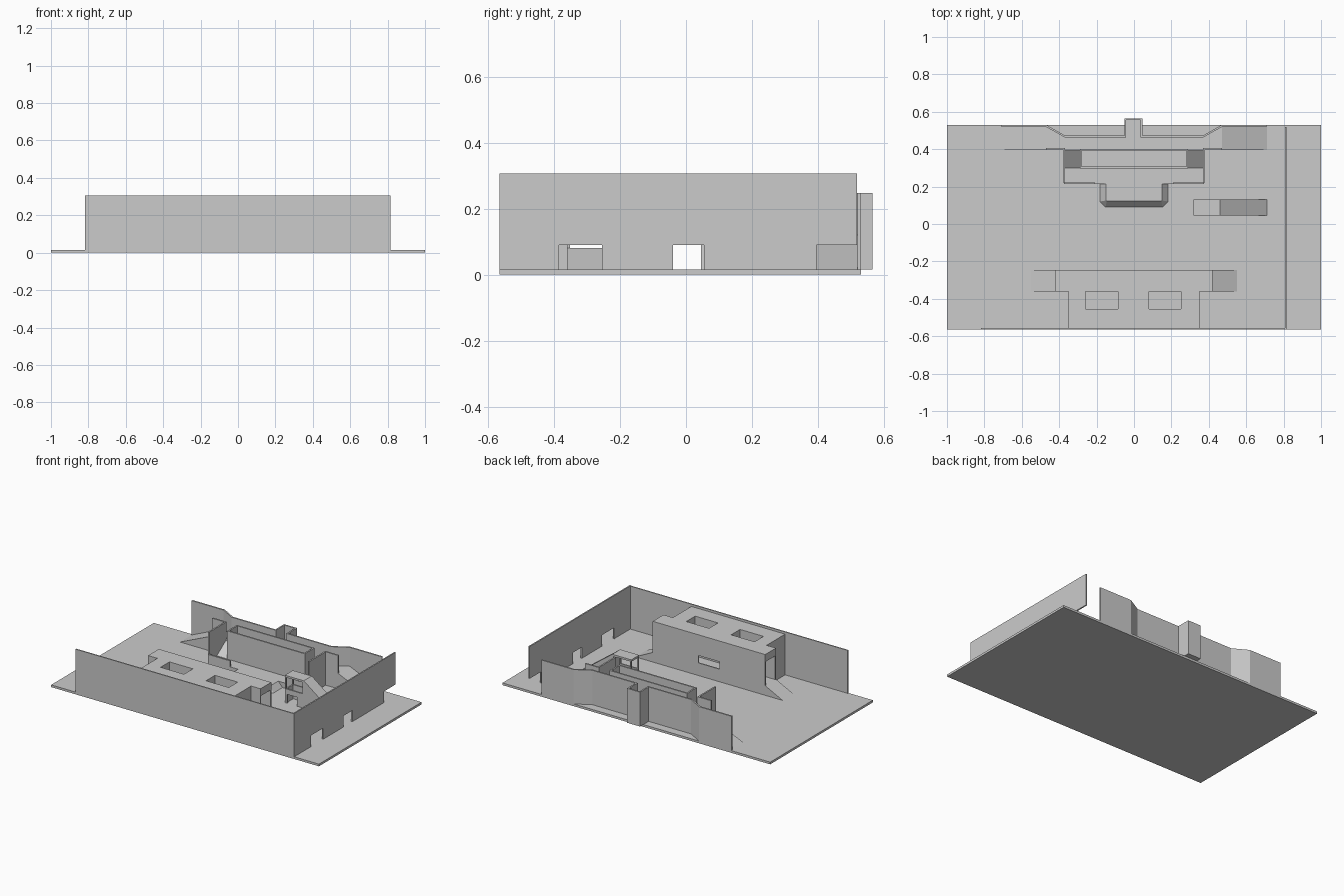
import bpy, bmesh

if "Cube" in bpy.data.objects:
    bpy.data.objects.remove(bpy.data.objects["Cube"])

G = 0.015   # top of the ground slab
T = 0.01    # thin wall thickness


def loft(name, ring0, ring1):
    """Closed solid between two matching rings of 3D points."""
    bm = bmesh.new()
    a = [bm.verts.new(p) for p in ring0]
    b = [bm.verts.new(p) for p in ring1]
    n = len(a)
    bm.faces.new(a[::-1])
    bm.faces.new(b)
    for i in range(n):
        j = (i + 1) % n
        bm.faces.new((a[i], a[j], b[j], b[i]))
    bmesh.ops.recalc_face_normals(bm, faces=bm.faces)
    me = bpy.data.meshes.new(name)
    bm.to_mesh(me)
    bm.free()
    ob = bpy.data.objects.new(name, me)
    bpy.context.collection.objects.link(ob)
    return ob


def prism(name, profile, axis, lo, hi):
    """Extrude a 2D profile along one axis (the two numbers are the other axes in order)."""
    def put(p, t):
        q = list(p)
        q.insert("xyz".index(axis), t)
        return q
    return loft(name, [put(p, lo) for p in profile], [put(p, hi) for p in profile])


def box(name, x0, x1, y0, y1, z0, z1):
    return prism(name, [(x0, y0), (x1, y0), (x1, y1), (x0, y1)], "z", z0, z1)


def wall(name, path, z0, z1, closed=False):
    """Thin upright wall along a plan path."""
    n = len(path)
    verts = [(x, y, z) for z in (z0, z1) for x, y in path]
    faces = [(i, (i + 1) % n, (i + 1) % n + n, i + n) for i in range(n if closed else n - 1)]
    me = bpy.data.meshes.new(name)
    me.from_pydata(verts, [], faces)
    ob = bpy.data.objects.new(name, me)
    bpy.context.collection.objects.link(ob)
    mod = ob.modifiers.new("thickness", "SOLIDIFY")
    mod.thickness, mod.offset, mod.use_even_offset = T, 0, True
    return ob


def cut(ob, cutters):
    for c in cutters:
        c.hide_render = True
        mod = ob.modifiers.new("cut", "BOOLEAN")
        mod.operation, mod.object, mod.solver = "DIFFERENCE", c, "EXACT"
        bpy.context.view_layer.objects.active = ob
        bpy.ops.object.modifier_apply(modifier=mod.name)
        bpy.data.objects.remove(c)


# ground and the two tall boundary walls
box("ground_slab", -1, 1, -0.565, 0.53, 0, G)
box("front_wall", -0.818, 0.815, -0.565, -0.557, G, 0.305)
doors = [(-0.565, G)]
for y0, y1 in ((-0.385, -0.255), (-0.04, 0.055)):
    doors += [(y0, G), (y0, 0.09), (y1, 0.09), (y1, G)]
doors += [(0.395, G), (0.395, 0.09), (0.518, 0.09), (0.518, 0.307), (-0.565, 0.307)]
prism("right_wall", doors, "x", 0.806, 0.815)

# front building: T-shaped block with corridor, roof pits and a window
half = [(0.35, -0.558), (0.35, -0.36), (0.42, -0.36), (0.42, -0.245)]
block = prism("front_building", half + [(-x, y) for x, y in half[::-1]], "z", G, 0.29)
cut(block, [
    box("corridor_cutter", -0.5, 0.5, -0.352, -0.253, 0.08, 0.24),
    box("window_cutter", -0.08, 0.08, -0.27, -0.2, 0.10, 0.15),
    box("left_pit_cutter", -0.26, -0.085, -0.455, -0.36, 0.08, 0.4),
    box("right_pit_cutter", 0.08, 0.25, -0.455, -0.36, 0.08, 0.4),
])

# back wall with central niche, and the raised terrace that follows it
back = [(-0.71, 0.525), (-0.47, 0.525), (-0.37, 0.468), (-0.047, 0.468), (-0.047, 0.56),
        (0.041, 0.56), (0.041, 0.468), (0.37, 0.468), (0.47, 0.525), (0.71, 0.525)]
wall("back_wall", back, G, 0.247)
prism("back_terrace", [(-0.47, 0.395)] + back[1:-1] + [(0.47, 0.395)], "z", G, 0.12)

# parts mirrored left and right
for side, s in (("left", -1), ("right", 1)):
    prism(side + "_corridor_ramp", [(s * 0.42, G), (s * 0.55, G), (s * 0.42, 0.08)],
          "y", -0.36, -0.245)
    prism(side + "_terrace_ramp", [(s * 0.47, G), (s * 0.71, G), (s * 0.47, 0.12)],
          "y", 0.395, 0.525)
    prism(side + "_inner_ramp", [(0.3, 0.05), (0.4, 0.05), (0.4, 0.12)],
          "x", *sorted((s * 0.285, s * 0.37)))
    wall(side + "_wing_wall", [(s * 0.47, 0.4), (s * 0.373, 0.4), (s * 0.373, 0.22)], G, 0.24)
    wall(side + "_parapet", [(s * 0.373, 0.22), (s * 0.21, 0.22)], G, 0.09)

# low central platform, hollow bunker, and front step with sloped sides
box("central_platform", -0.37, 0.37, 0.215, 0.396, G, 0.05)
wall("central_bunker", [(-0.285, 0.303), (0.285, 0.303), (0.285, 0.397), (-0.285, 0.397)],
     G, 0.24, closed=True)


def step_ring(w, y, c, z):
    h = [(w, 0.215, z), (w, y + c, z), (w - c, y, z)]
    return h + [(-x, b, d) for x, b, d in h[::-1]]


loft("front_step", step_ring(0.182, 0.09, 0.03, G), step_ring(0.15, 0.122, 0.004, 0.05))

# lookout tower with deck, posts, low sides and a long ramp
X0, X1, Y0, Y1 = 0.318, 0.46, 0.045, 0.13
box("lookout_deck", X0, X1, Y0, Y1, 0.187, 0.2)
for x in (X0, X1 - T):
    for y in (Y0, Y1 - T):
        box("lookout_post", x, x + T, y, y + T, G, 0.19)
box("lookout_left_side", X0, X0 + T, Y0, Y1, G, 0.11)
box("lookout_back_side", X0, X1, Y1 - T, Y1, G, 0.11)
prism("lookout_front_side", [(X0, G), (0.335, G), (0.335, 0.075), (0.41, 0.075), (0.41, G),
                             (X1, G), (X1, 0.11), (X0, 0.11)], "y", Y0, Y0 + T)
prism("lookout_ramp", [(X1, G), (0.71, G), (X1, 0.2)], "y", Y0, Y1)
